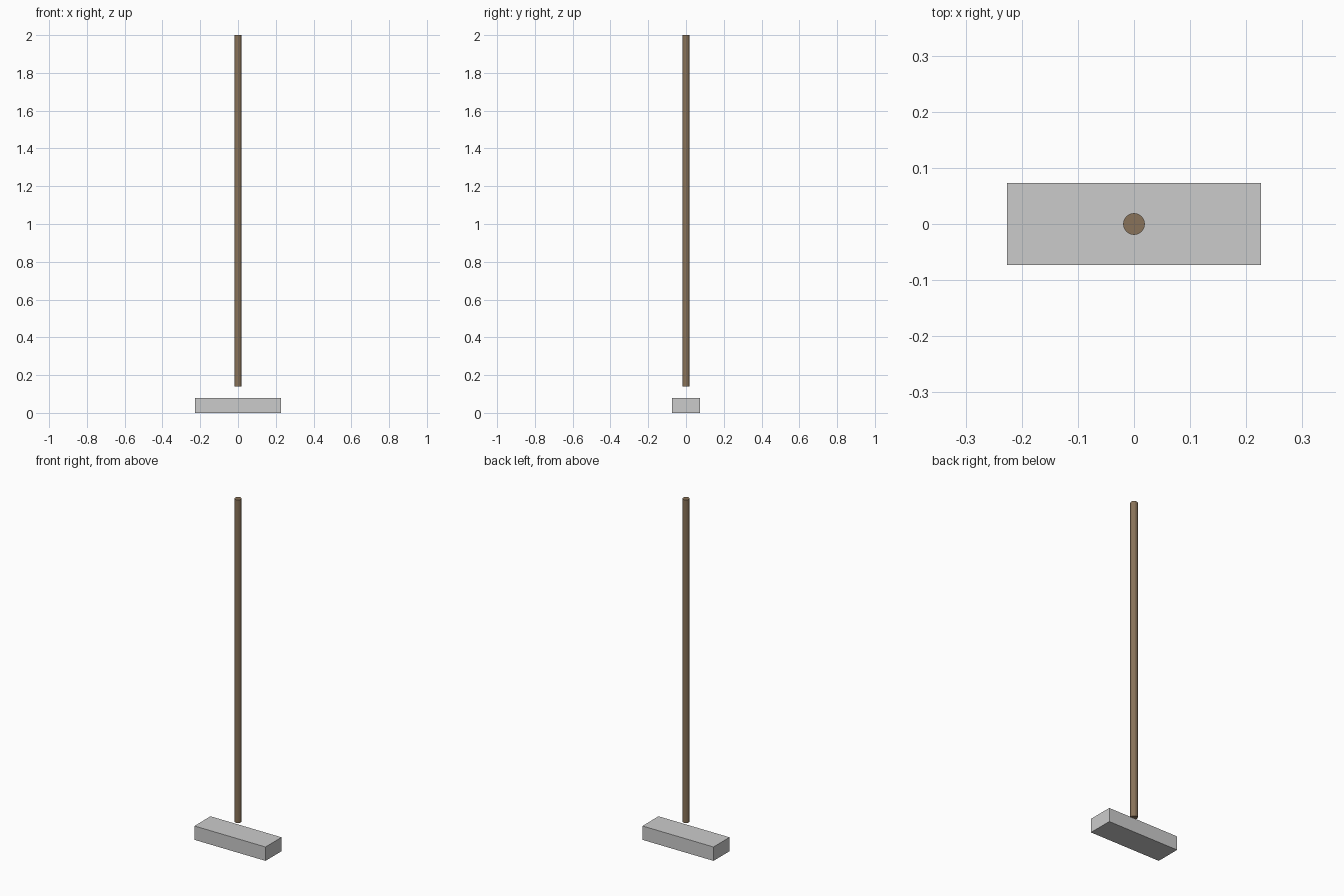
import bpy

if "Cube" in bpy.data.objects:
    bpy.data.objects.remove(bpy.data.objects["Cube"])


def paint(obj, name, color):
    mat = bpy.data.materials.new(name)
    mat.diffuse_color = color
    mat.use_nodes = True
    mat.node_tree.nodes["Principled BSDF"].inputs["Base Color"].default_value = mat.diffuse_color
    obj.data.materials.append(mat)


# Flat rectangular broom head resting on the floor
bpy.ops.mesh.primitive_cube_add(size=1, location=(0, 0, 0.04))
head = bpy.context.object
head.name = "broom_head"
head.scale = (0.453, 0.146, 0.08)
bpy.ops.object.transform_apply(location=False, rotation=False, scale=True)

# Long round wooden handle, floating just above the head
bottom, top = 0.139, 2.0
bpy.ops.mesh.primitive_cylinder_add(vertices=16, radius=0.0195, depth=top - bottom,
                                    location=(0, 0, (bottom + top) / 2))
handle = bpy.context.object
handle.name = "handle"
paint(handle, "brown_wood", (0.25, 0.17, 0.10, 1))
